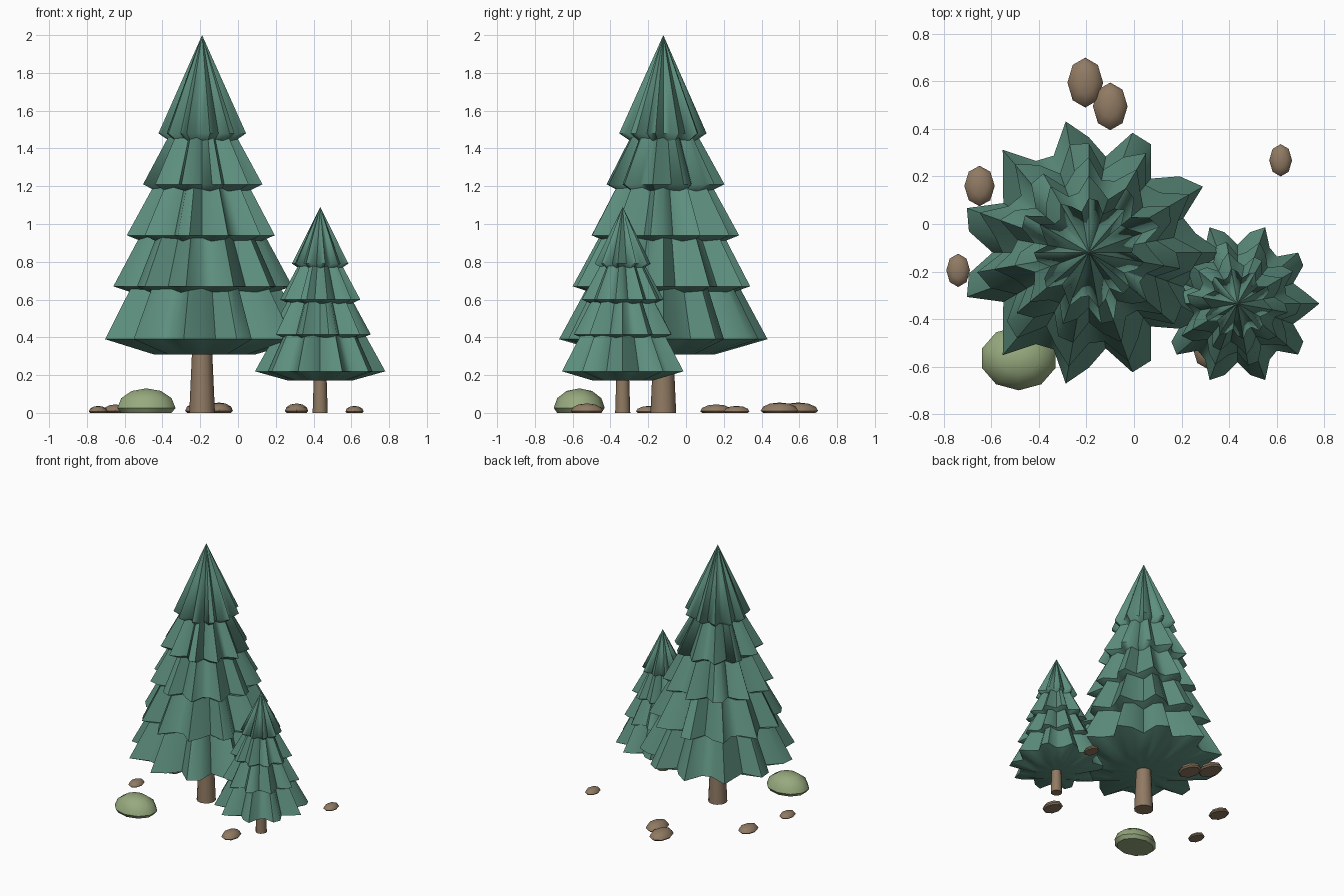
import bpy, bmesh, math

cube = bpy.data.objects.get("Cube")
if cube:
    bpy.data.objects.remove(cube, do_unlink=True)


def material(name, rgb):
    m = bpy.data.materials.new(name)
    m.use_nodes = True
    m.diffuse_color = (*rgb, 1)
    m.node_tree.nodes["Principled BSDF"].inputs["Base Color"].default_value = (*rgb, 1)
    return m


NEEDLES = material("needle green", (0.11, 0.275, 0.21))
BROWN = material("earth brown", (0.28, 0.195, 0.125))
MOSS = material("moss green", (0.31, 0.40, 0.21))


def finish(bm, name, mat, location, angle):
    bmesh.ops.remove_doubles(bm, verts=bm.verts, dist=1e-5)
    bmesh.ops.recalc_face_normals(bm, faces=bm.faces)
    mesh = bpy.data.meshes.new(name)
    bm.to_mesh(mesh)
    bm.free()
    mesh.materials.append(mat)
    ob = bpy.data.objects.new(name, mesh)
    ob.location = location
    bpy.context.collection.objects.link(ob)
    bpy.ops.object.select_all(action='DESELECT')
    ob.select_set(True)
    bpy.context.view_layer.objects.active = ob
    bpy.ops.object.shade_smooth_by_angle(angle=math.radians(angle))
    return ob


def lathe(name, profile, sides, mat, location, wave=0, lobes=0, phase=0, angle=60):
    """Spin (radius, height) points; the radius ripples around the axis."""
    bm = bmesh.new()
    rings = []
    for r, z in profile:
        ring = []
        for i in range(sides):
            a = math.tau * i / sides
            k = r * (1 + wave * math.cos(lobes * a + phase))
            ring.append(bm.verts.new((k * math.cos(a), k * math.sin(a), z)))
        rings.append(ring)
    for low, high in zip(rings, rings[1:]):
        for i in range(sides):
            j = (i + 1) % sides
            bm.faces.new((low[i], low[j], high[j], high[i]))
    return finish(bm, name, mat, location, angle)


def tree(name, x, y, tiers, apex, size, lobes, trunk):
    place = (x, y, 0)
    base, top, height = trunk
    lathe(name + "_trunk", [(0, 0), (base, 0), (top, height), (0, height)],
          12, BROWN, place)
    for n, (reach, z) in enumerate(tiers):
        r = reach / 1.165
        # pleated skirt with a shallow closed underside
        under = [(0, z - 0.08 * size), (r * 0.5, z - 0.08 * size), (r, z)]
        if n == len(tiers) - 1:
            crown = [(r * 0.5, (z + apex) / 2), (0, apex)]
        else:
            crown = [(r - 0.19 * size, z + 0.4 * size), (0, z + 0.4 * size)]
        lathe(f"{name}_tier_{n + 1}", under + crown, 36, NEEDLES, place,
              wave=0.165, lobes=lobes, phase=0.6 * n)


# Trees: tiers are (tip radius, rim height)
tree("tall_tree", -0.19, -0.12,
     [(0.565, 0.39), (0.49, 0.67), (0.405, 0.94), (0.325, 1.21), (0.24, 1.48)],
     2.0, 1.0, 11, (0.068, 0.05, 0.4))
tree("small_tree", 0.435, -0.335,
     [(0.345, 0.22), (0.275, 0.415), (0.22, 0.6), (0.152, 0.79)],
     1.09, 0.6, 10, (0.04, 0.032, 0.25))


def mound(name, mat, x, y, rx, ry, height, sides):
    """Squashed ball with its underside cut flat on the ground."""
    bm = bmesh.new()
    bmesh.ops.create_uvsphere(bm, u_segments=sides, v_segments=6, radius=1)
    sink = 0.25
    for v in bm.verts:
        v.co.z = (max(v.co.z, -sink) + sink) * height / (1 + sink)
        v.co.x *= rx
        v.co.y *= ry
    bmesh.ops.dissolve_degenerate(bm, edges=bm.edges, dist=1e-4)
    finish(bm, name, mat, (x, y, 0), 40)


# Ground stones and the mossy bush
mound("mossy_bush", MOSS, -0.485, -0.565, 0.162, 0.135, 0.13, 10)
stones = [(-0.205, 0.595, 0.075, 0.105, 0.055), (-0.10, 0.495, 0.073, 0.10, 0.055),
          (-0.65, 0.16, 0.064, 0.085, 0.045), (-0.74, -0.195, 0.05, 0.07, 0.037),
          (0.617, 0.268, 0.048, 0.068, 0.037), (0.31, -0.525, 0.062, 0.085, 0.05)]
for n, s in enumerate(stones):
    mound(f"stone_{n + 1}", BROWN, *s, 8)
